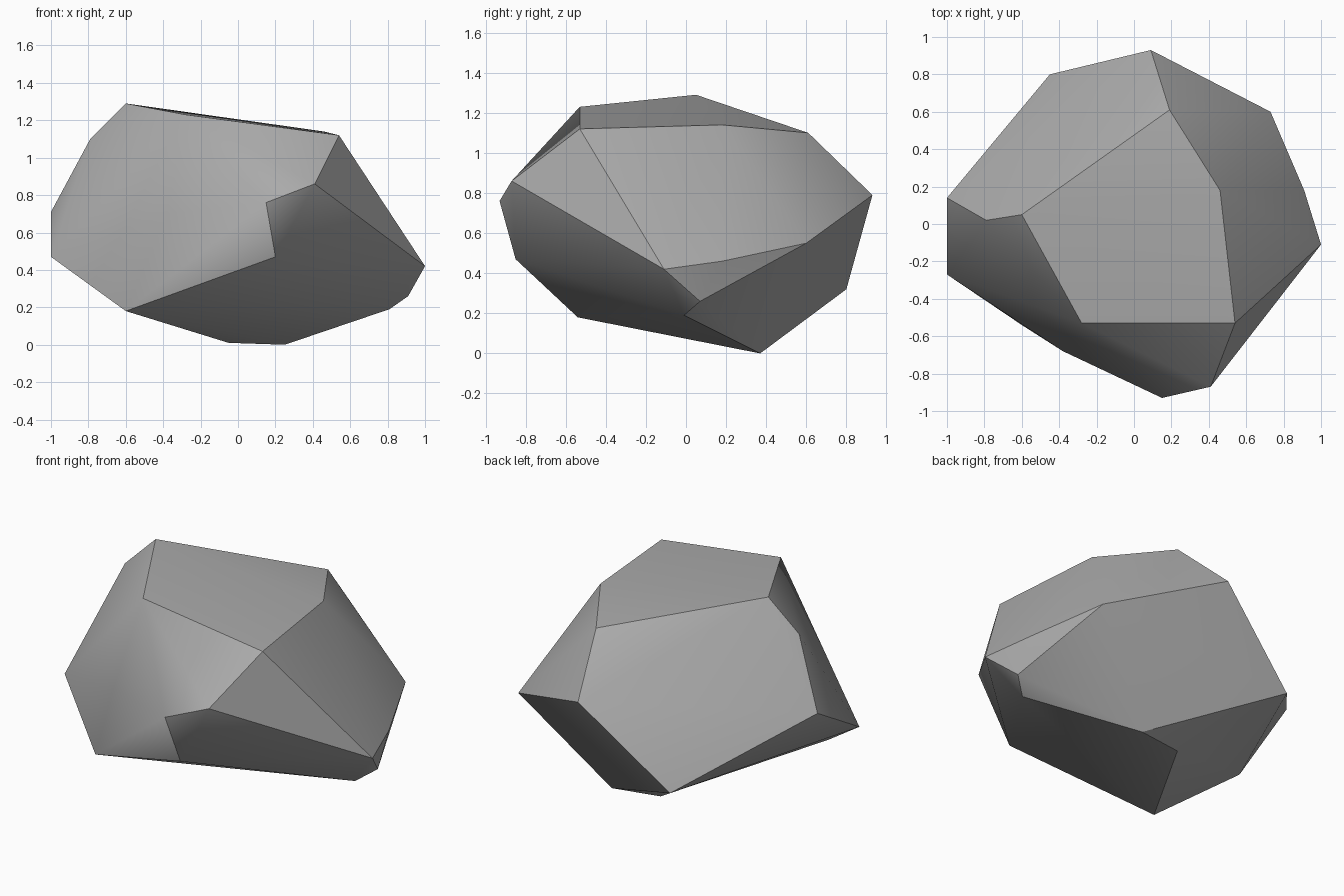
import bpy
import bmesh
from math import radians

# Remove the default cube only
default_cube = bpy.data.objects.get("Cube")
if default_cube:
    bpy.data.objects.remove(default_cube, do_unlink=True)


def flat_material(name, colour):
    """Plain single-colour material, the same in viewport and render."""
    material = bpy.data.materials.new(name)
    material.use_nodes = True
    material.diffuse_color = colour
    shader = material.node_tree.nodes["Principled BSDF"]
    shader.inputs["Base Color"].default_value = colour
    shader.inputs["Roughness"].default_value = 0.9
    return material


def hull_object(name, corners, material, sharp_angle):
    """Wrap corner points in a convex skin, then soften the shallow edges."""
    bm = bmesh.new()
    for corner in corners:
        bm.verts.new(corner)
    hull = bmesh.ops.convex_hull(bm, input=bm.verts[:])
    # Drop any corner that ended up inside the skin
    loose = [v for v in bm.verts if not v.link_faces]
    bmesh.ops.delete(bm, geom=loose, context="VERTS")
    # Merge nearly flat triangles into broad chipped facets
    bmesh.ops.dissolve_limit(bm, angle_limit=radians(2),
                             verts=bm.verts[:], edges=bm.edges[:])
    bmesh.ops.recalc_face_normals(bm, faces=bm.faces[:])
    mesh = bpy.data.meshes.new(name)
    bm.to_mesh(mesh)
    bm.free()
    mesh.materials.append(material)
    rock = bpy.data.objects.new(name, mesh)
    bpy.context.collection.objects.link(rock)
    bpy.ops.object.select_all(action="DESELECT")
    rock.select_set(True)
    bpy.context.view_layer.objects.active = rock
    bpy.ops.object.shade_smooth_by_angle(angle=sharp_angle)
    return rock


# Sloping crown of the boulder
crown = [
    (-.6, .05, 1.29), (.19, .61, 1.1), (.46, .18, 1.14),
    (.54, -.53, 1.12), (-.28, -.53, 1.23), (-.79, .02, 1.1),
]

# Widest belt, running round from the front
belt = [
    (.41, -.87, .86), (.15, -.93, .76), (.2, -.85, .47),
    (1, -.11, .42), (.91, .18, .46), (.73, .6, .55),
    (.09, .93, .79), (-1, .14, .71), (-1, -.27, .47),
    (-.38, -.68, .7),
]

# Undercut base, resting on a short ridge
base = [
    (.91, .07, .26), (.81, -.01, .19), (.25, .37, 0),
    (-.05, .32, .01), (-.45, .8, .32), (-.6, -.54, .18),
]

stone_grey = flat_material("stone grey", (.4, .4, .4, 1))
hull_object("boulder", crown + belt + base, stone_grey, radians(30))
